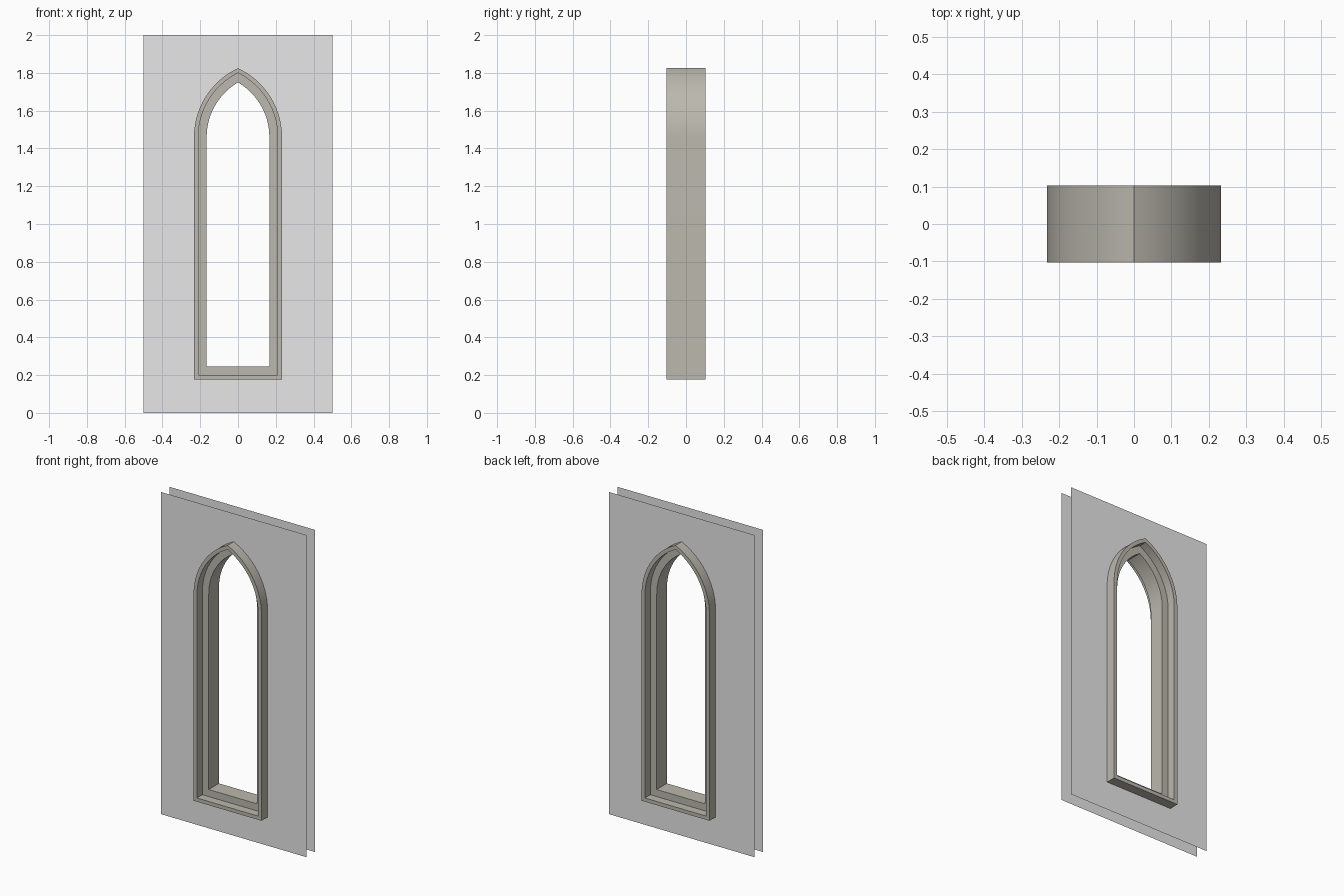
import bpy, bmesh, math

if "Cube" in bpy.data.objects:
    bpy.data.objects.remove(bpy.data.objects["Cube"])

HALF_W, SILL, SPRING, APEX = 0.233, 0.178, 1.46, 1.825
H = APEX - SPRING
R = (H * H / HALF_W + HALF_W) / 2      # radius of each arch side
C = R - HALF_W                         # arc centre offset past the middle
SEG = 14


def material(name, rgb):
    m = bpy.data.materials.new(name)
    m.diffuse_color = (*rgb, 1)
    m.use_nodes = True
    m.node_tree.nodes["Principled BSDF"].inputs["Base Color"].default_value = m.diffuse_color
    return m


def outline(inset):
    """Pointed-arch outline in (x, z), inset from the outer edge."""
    r = R - inset
    top = math.acos(C / r)
    right = [(r * math.cos(top * i / SEG) - C, SPRING + r * math.sin(top * i / SEG))
             for i in range(SEG + 1)]
    right.insert(0, (HALF_W - inset, SILL + inset))
    left = [(-x, z) for x, z in reversed(right[:-1])]
    return right + left


def finish(name, bm, mat):
    me = bpy.data.meshes.new(name)
    bm.to_mesh(me)
    bm.free()
    me.materials.append(mat)
    ob = bpy.data.objects.new(name, me)
    bpy.context.collection.objects.link(ob)
    return ob


stone = material("warm stone", (0.50, 0.48, 0.425))
plaster = material("light grey wall", (0.8, 0.8, 0.8))

# Window frame: stepped section swept around the arch
section = [(0, -0.103), (0.023, -0.103), (0.023, -0.05), (0.067, -0.05),
           (0.067, 0.05), (0.023, 0.05), (0.023, 0.103), (0, 0.103)]
bm = bmesh.new()
loops = [[bm.verts.new((x, y, z)) for x, z in outline(d)] for d, y in section]
for a, b in zip(loops, loops[1:] + loops[:1]):
    for i in range(len(a)):
        j = (i + 1) % len(a)
        bm.faces.new((a[i], a[j], b[j], b[i]))
bmesh.ops.recalc_face_normals(bm, faces=bm.faces[:])
frame = finish("window_frame", bm, stone)
bpy.context.view_layer.objects.active = frame
frame.select_set(True)
bpy.ops.object.shade_smooth_by_angle(angle=math.radians(30))


# Thin wall sheets with the arch cut out
def wall(name, y):
    bm = bmesh.new()
    edges = []
    for pts in ([(-0.5, 0), (0.5, 0), (0.5, 2), (-0.5, 2)], outline(0)):
        vs = [bm.verts.new((px, y, pz)) for px, pz in pts]
        edges += [bm.edges.new((vs[i - 1], vs[i])) for i in range(len(vs))]
    facing = -1 if y < 0 else 1
    bmesh.ops.triangle_fill(bm, use_beauty=True, edges=edges, normal=(0, facing, 0))
    bm.normal_update()
    for f in bm.faces:
        if f.normal.y * facing < 0:
            f.normal_flip()
    finish(name, bm, plaster)


wall("front_wall", -0.042)
wall("back_wall", 0.042)
